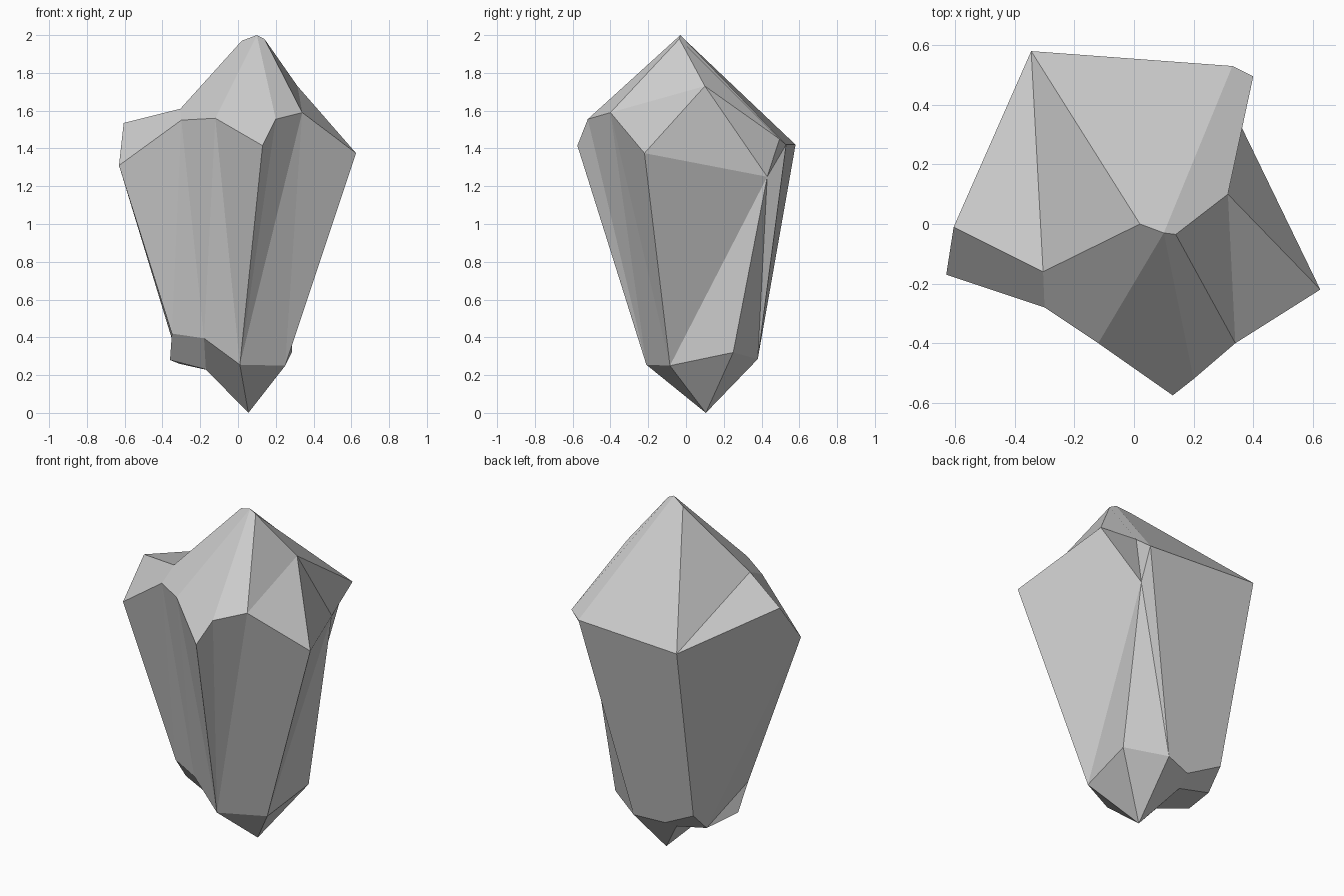
import bpy
import bmesh

cube = bpy.data.objects.get("Cube")
if cube:
    bpy.data.objects.remove(cube, do_unlink=True)

# Corner points of the crystal, one letter each
tip = {"t": (.02, 0, 1.97), "u": (.1, -.03, 2), "v": (.14, -.035, 1.98)}

shoulder = {
    "a": (.13, -.575, 1.415), "b": (.2, -.52, 1.555), "c": (.34, -.4, 1.59),
    "d": (.625, -.22, 1.375), "e": (.31, .43, 1.25), "f": (.315, .1, 1.73),
    "g": (.4, .495, 1.45), "h": (.33, .53, 1.42), "i": (-.345, .58, 1.42),
    "j": (-.605, -.01, 1.535), "k": (-.63, -.17, 1.31), "l": (-.305, -.16, 1.61),
    "m": (-.3, -.28, 1.55), "n": (-.12, -.4, 1.56),
}

base = {
    "A": (.055, .105, 0), "B": (.01, -.21, .255), "C": (.25, -.085, .25),
    "D": (.285, .25, .32), "E": (.075, .38, .285), "F": (-.095, .33, .265),
    "G": (-.3, .36, .37), "H": (-.31, .25, .26), "I": (-.11, .245, .215),
    "J": (-.36, .03, .28), "K": (-.17, -.015, .23), "L": (-.35, -.08, .42),
    "M": (-.18, -.15, .395),
}

# Facets, each spelled out by its corner letters; hollow ones are split
# along their valley so that they stay hollow
crown_facets = ["til", "lij", "tuhi", "uvfgh", "vfc", "fdc", "fge", "fed",
                "uvcb", "uban", "tunml", "lmkj"]
side_facets = ["kmL", "mML", "mnM", "nBM", "naB",      # front left
               "abB", "bcB", "cCB", "cdC",             # front right
               "deC", "eDC", "egh", "ehE", "eED",      # left side
               "hiGFE", "ijkHG", "kLH", "LJH"]         # back and right side
root_facets = ["GHIF", "JKIH", "LMKJ", "MBAK", "AKI", "AIFE", "ABC", "ACD", "ADE"]


def make_material(name, color):
    material = bpy.data.materials.new(name)
    material.use_nodes = True
    material.diffuse_color = color
    for node in material.node_tree.nodes:
        if node.type == "BSDF_PRINCIPLED":
            node.inputs["Base Color"].default_value = color
    return material


def build_crystal(name, points, facets, material):
    bm = bmesh.new()
    verts = {letter: bm.verts.new(point) for letter, point in points.items()}
    for facet in facets:
        bm.faces.new([verts[letter] for letter in facet])
    bmesh.ops.recalc_face_normals(bm, faces=bm.faces[:])
    mesh = bpy.data.meshes.new(name)
    bm.to_mesh(mesh)
    bm.free()
    mesh.materials.append(material)
    crystal = bpy.data.objects.new(name, mesh)
    bpy.context.collection.objects.link(crystal)
    return crystal


# One flat-shaded stone
stone_grey = make_material("stone grey", (.6, .6, .6, 1))
build_crystal("crystal_rock", {**tip, **shoulder, **base},
              crown_facets + side_facets + root_facets, stone_grey)
